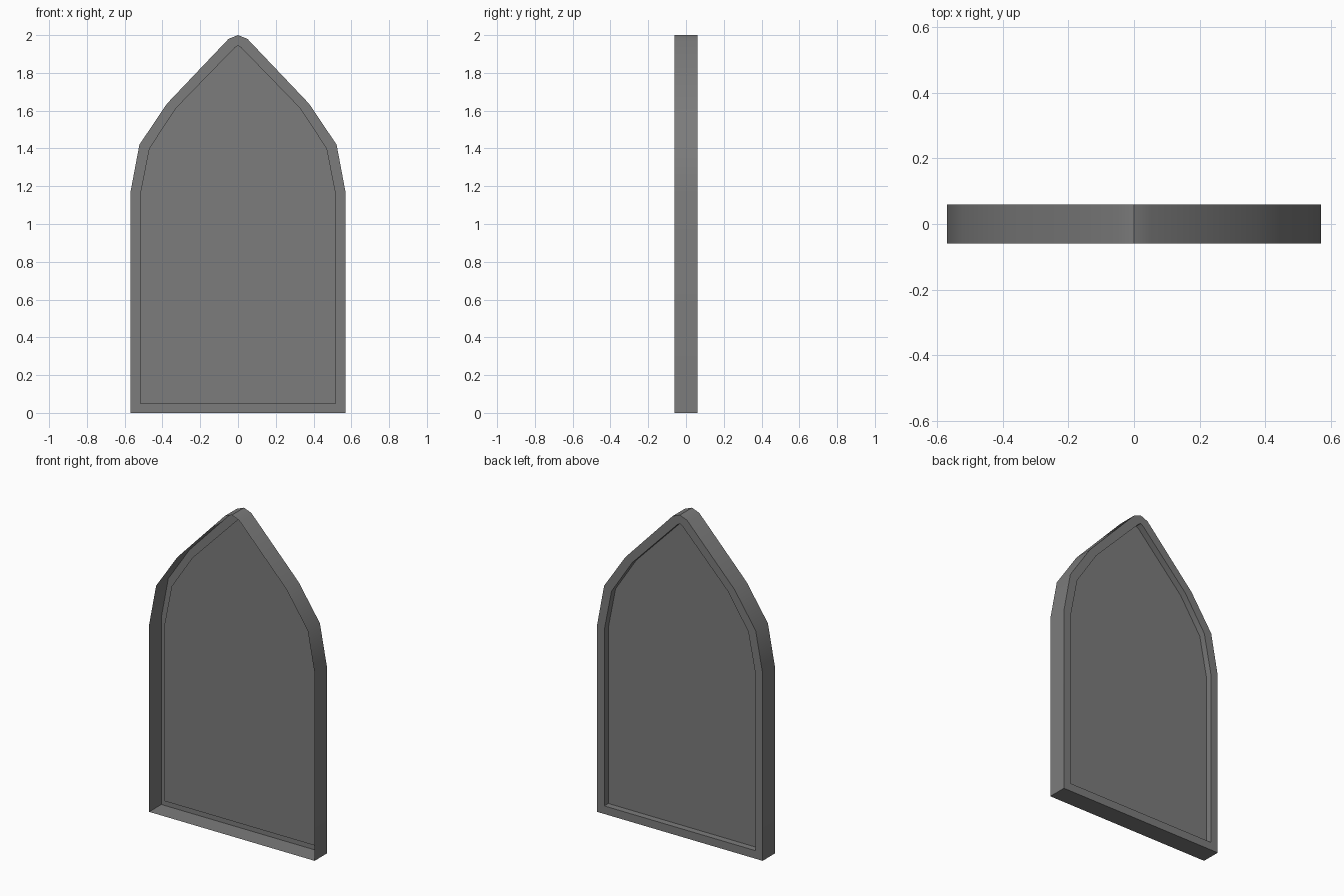
import bpy, bmesh, math

cube = bpy.data.objects.get("Cube")
if cube:
    bpy.data.objects.remove(cube, do_unlink=True)

BACK, PANEL, FRONT = 0.06, 0.02, -0.06

# Single grey colour
grey = bpy.data.materials.new("stone_grey")
grey.use_nodes = True
colour = (0.2, 0.2, 0.2, 1)
grey.diffuse_color = colour
grey.node_tree.nodes["Principled BSDF"].inputs["Base Color"].default_value = colour

# Half outlines of the pointed arch, from the foot up to the apex
OUTER = [(0.57, 0), (0.57, 1.165), (0.522, 1.42), (0.376, 1.637), (0.05, 1.98), (0, 2.0)]
INNER = [(0.52, 0.05), (0.52, 1.15), (0.471, 1.4), (0.329, 1.615), (0.018, 1.935), (0, 1.947)]


def outline(half):
    """Mirror a half outline into a closed loop."""
    return half + [(-x, z) for x, z in reversed(half[:-1])]


def ring(bm, half, y):
    return [bm.verts.new((x, y, z)) for x, z in outline(half)]


def bridge(bm, a, b):
    """Join two matching loops with quads."""
    n = len(a)
    for i in range(n):
        j = (i + 1) % n
        bm.faces.new((a[i], a[j], b[j], b[i]))


def finish(bm, name):
    mesh = bpy.data.meshes.new(name)
    bm.to_mesh(mesh)
    bm.free()
    mesh.materials.append(grey)
    obj = bpy.data.objects.new(name, mesh)
    bpy.context.collection.objects.link(obj)
    bpy.ops.object.select_all(action='DESELECT')
    obj.select_set(True)
    bpy.context.view_layer.objects.active = obj
    bpy.ops.object.shade_smooth_by_angle(angle=math.radians(35))


# Frame: outer band open at the front, flat back rim and recess wall
bm = bmesh.new()
front = ring(bm, OUTER, FRONT)
back = ring(bm, OUTER, BACK)
rim = ring(bm, INNER, BACK)
recess = ring(bm, INNER, PANEL)
for a, b in ((front, back), (back, rim), (rim, recess)):
    bridge(bm, a, b)
finish(bm, "arch_frame")

# Panel: flat sheet set into the frame, facing the back
bm = bmesh.new()
sheet = bm.faces.new(ring(bm, INNER, PANEL))
sheet.normal_update()
if sheet.normal.y < 0:
    sheet.normal_flip()
finish(bm, "arch_panel")
